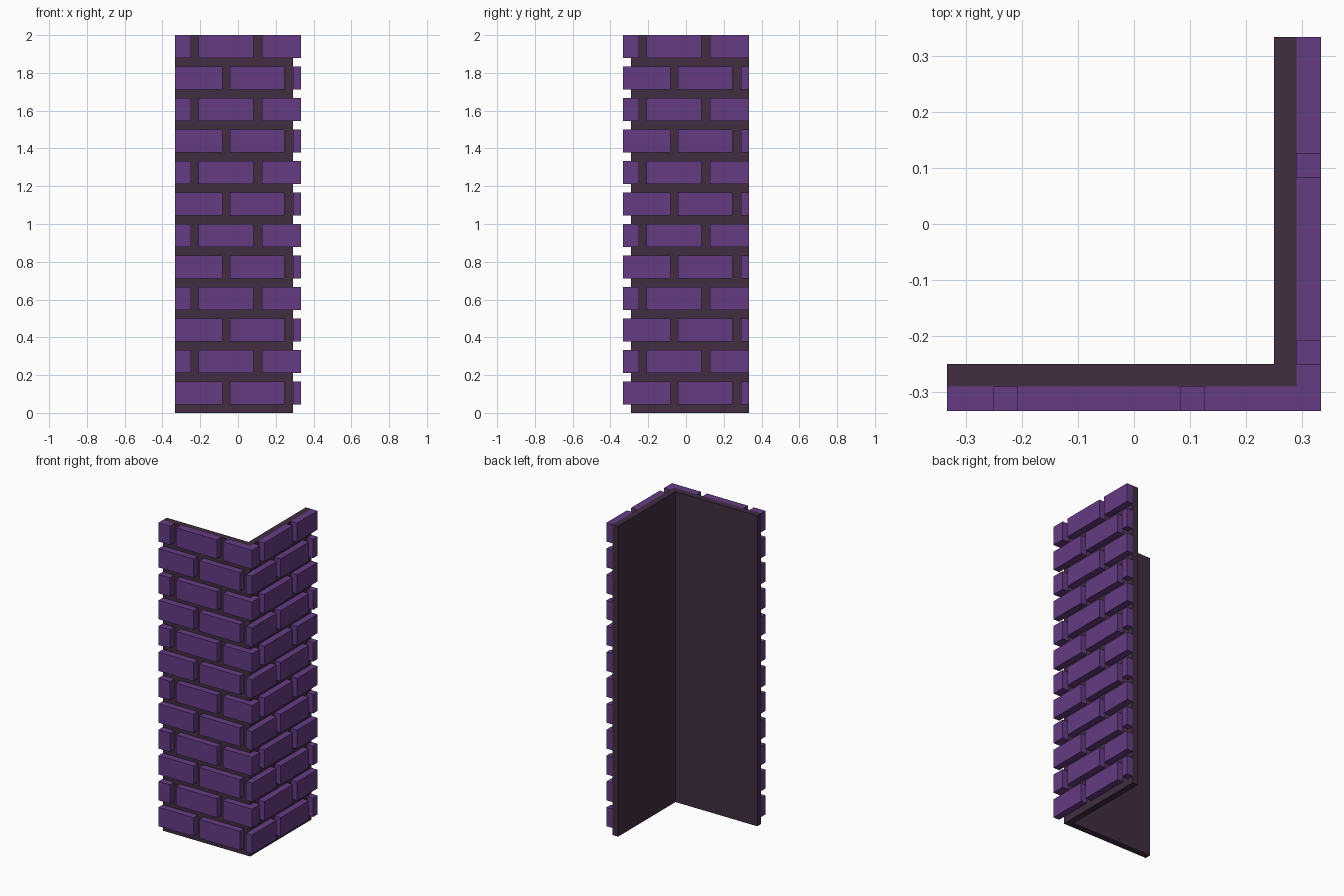
import bpy
import bmesh

cube = bpy.data.objects.get("Cube")
if cube:
    bpy.data.objects.remove(cube, do_unlink=True)

HALF = 0.333          # half the footprint, outer face of the bricks
FACE = 0.29           # outer face of the mortar backing
INNER = 0.25          # inner face of the mortar backing
PITCH = 2.0 / 12      # height of one course
JOINT = 0.045         # mortar joint below each course


def material(name, rgb):
    mat = bpy.data.materials.new(name)
    mat.use_nodes = True
    mat.diffuse_color = (*rgb, 1)
    mat.node_tree.nodes["Principled BSDF"].inputs["Base Color"].default_value = (*rgb, 1)
    return mat


def prism(bm, outline, z0, z1):
    """Extrude a flat outline from z0 up to z1."""
    base = bm.faces.new([bm.verts.new((x, y, z0)) for x, y in outline])
    top = bmesh.ops.extrude_face_region(bm, geom=[base], use_keep_orig=True)
    verts = [g for g in top["geom"] if isinstance(g, bmesh.types.BMVert)]
    bmesh.ops.translate(bm, verts=verts, vec=(0, 0, z1 - z0))


def finish(bm, name, mat):
    bmesh.ops.recalc_face_normals(bm, faces=bm.faces[:])
    mesh = bpy.data.meshes.new(name)
    bm.to_mesh(mesh)
    bm.free()
    mesh.materials.append(mat)
    obj = bpy.data.objects.new(name, mesh)
    bpy.context.collection.objects.link(obj)
    return obj


def rect(x0, x1, y0, y1):
    return [(x0, y0), (x1, y0), (x1, y1), (x0, y1)]


def front(a, b):
    return rect(a, b, -HALF, -FACE)


def side(a, b):
    return rect(FACE, HALF, a, b)


purple = material("purple_brick", (0.130, 0.045, 0.230))
mortar = material("dark_mortar", (0.052, 0.026, 0.052))

# L-shaped mortar backing
bm = bmesh.new()
prism(bm, [(-HALF, -FACE), (FACE, -FACE), (FACE, HALF),
           (INNER, HALF), (INNER, -INNER), (-HALF, -INNER)], 0, 2)
finish(bm, "mortar_backing", mortar)

# Corner bricks wrap the edge, their long leg alternating between the walls
even_course = {
    "front_bricks": [front(-HALF, -0.083), front(-0.042, 0.247)],
    "side_bricks": [side(-0.042, 0.247), side(FACE, HALF)],
    "corner_bricks": [side(-HALF, -0.083)],
}
odd_course = {
    "front_bricks": [front(-HALF, -0.25), front(-0.208, 0.083)],
    "side_bricks": [side(-0.208, 0.083), side(0.126, HALF)],
    "corner_bricks": [[(0.126, -HALF), (HALF, -HALF), (HALF, -0.25),
                       (FACE, -0.25), (FACE, -FACE), (0.126, -FACE)]],
}

# Twelve staggered courses
for part in even_course:
    bm = bmesh.new()
    for row in range(12):
        course = odd_course if row % 2 else even_course
        for outline in course[part]:
            prism(bm, outline, row * PITCH + JOINT, (row + 1) * PITCH)
    finish(bm, part, purple)
